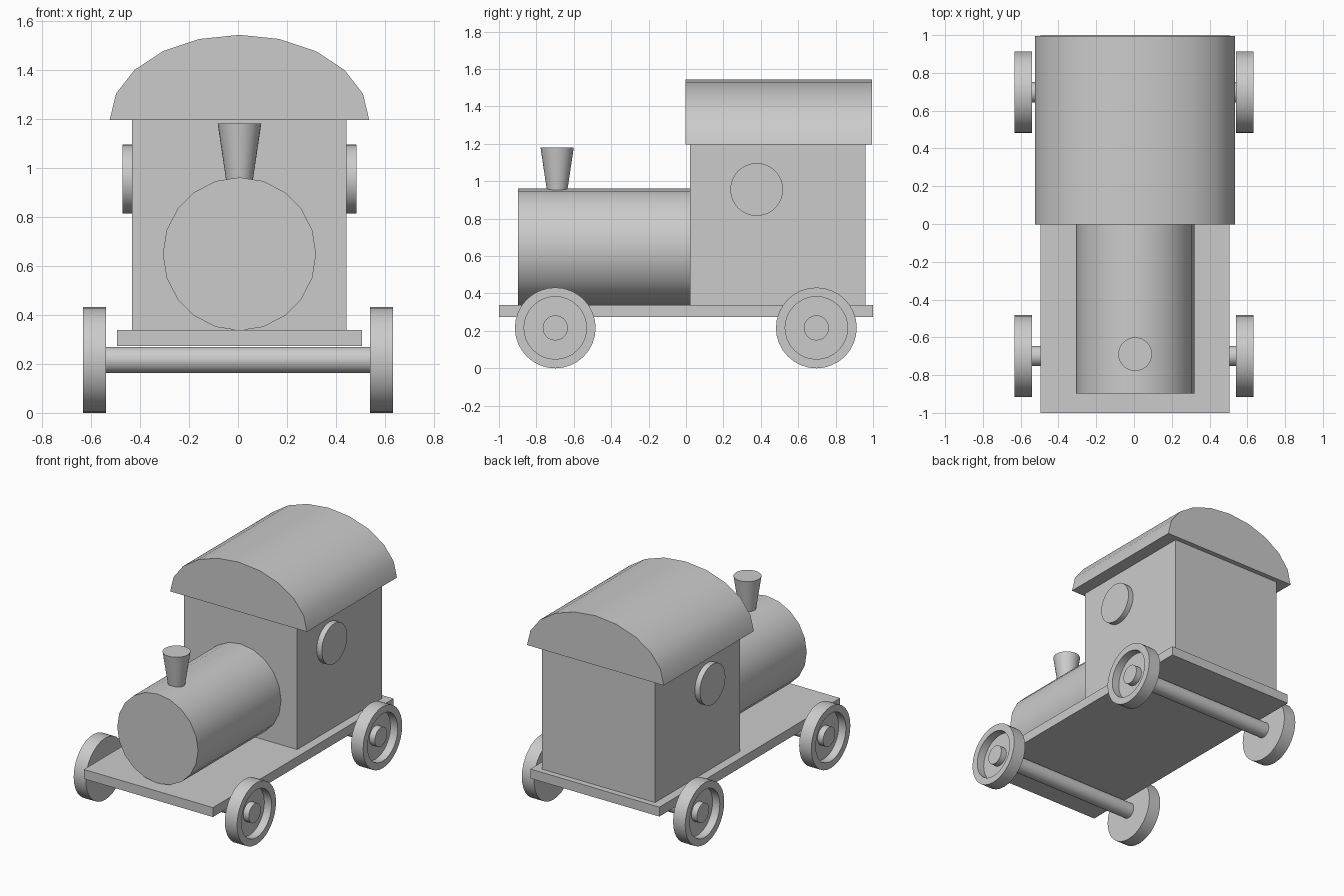
import bpy, bmesh
from math import sin, cos, pi, radians
from mathutils import Vector, Matrix

if "Cube" in bpy.data.objects:
    bpy.data.objects.remove(bpy.data.objects["Cube"])

CX = 0.006  # body centre line


def finish(name, bm, smooth=False):
    bmesh.ops.recalc_face_normals(bm, faces=bm.faces)
    mesh = bpy.data.meshes.new(name)
    bm.to_mesh(mesh)
    bm.free()
    obj = bpy.data.objects.new(name, mesh)
    bpy.context.collection.objects.link(obj)
    if smooth:
        bpy.ops.object.select_all(action='DESELECT')
        obj.select_set(True)
        bpy.context.view_layer.objects.active = obj
        bpy.ops.object.shade_smooth_by_angle(angle=radians(30))
    return obj


def box(name, x, y, z):
    bm = bmesh.new()
    bmesh.ops.create_cube(bm, size=1)
    for v in bm.verts:
        v.co = [lo + (c + 0.5) * (hi - lo) for c, (lo, hi) in zip(v.co, (x, y, z))]
    return finish(name, bm)


def lathe(name, profile, axis, centre, sides):
    """Revolve (radius, distance) points about an axis, closing both ends."""
    bm = bmesh.new()
    a, u, v = {'X': ((1, 0, 0), (0, 1, 0), (0, 0, 1)),
               'Y': ((0, 1, 0), (1, 0, 0), (0, 0, 1)),
               'Z': ((0, 0, 1), (1, 0, 0), (0, 1, 0))}[axis]
    a, u, v, c = Vector(a), Vector(u), Vector(v), Vector(centre)
    rings = []
    for r, d in profile:
        rings.append([bm.verts.new(c + a * d + r * (u * cos(t) + v * sin(t)))
                      for t in (2 * pi * i / sides for i in range(sides))])
    for p, q in zip(rings, rings[1:]):
        for i in range(sides):
            j = (i + 1) % sides
            bm.faces.new((p[i], p[j], q[j], q[i]))
    bm.faces.new(rings[0])
    bm.faces.new(rings[-1])
    return finish(name, bm, True)


# Flat chassis and cab
box("chassis", (CX - 0.5, CX + 0.5), (-1, 1), (0.273, 0.339))
box("cab", (CX - 0.438, CX + 0.438), (0.021, 0.959), (0.339, 1.2))

# Arched roof: half ellipse extruded along y
bm = bmesh.new()
arc = [bm.verts.new((CX + 0.53 * cos(pi * i / 10), -0.002, 1.197 + 0.347 * sin(pi * i / 10)))
       for i in range(11)]
face = bm.faces.new(arc)
ext = bmesh.ops.extrude_face_region(bm, geom=[face], use_keep_orig=True)
bmesh.ops.translate(bm, vec=(0, 0.996, 0),
                    verts=[g for g in ext["geom"] if isinstance(g, bmesh.types.BMVert)])
finish("roof", bm, True)

# Boiler and flared chimney
lathe("boiler", [(0.313, -0.898), (0.313, 0.021)], 'Y', (CX, 0, 0.649), 20)
lathe("chimney", [(0.05, 0.92), (0.089, 1.181)], 'Z', (CX, -0.689, 0), 32)

# Round window discs on both cab sides
for side, label in ((-1, "left"), (1, "right")):
    lathe(f"window_{label}", [(0.141, side * 0.42), (0.141, side * 0.477)],
          'X', (CX, 0.378, 0.956), 32)

# Axles and recessed wheels with hubs
wheel = [(0.216, 0.539), (0.216, 0.633), (0.167, 0.633), (0.167, 0.577),
         (0.067, 0.577), (0.067, 0.62)]
for y, end in ((-0.699, "front"), (0.697, "back")):
    lathe(f"{end}_axle", [(0.054, -0.545), (0.054, 0.545)], 'X', (0, y, 0.216), 32)
    for side, label in ((-1, "left"), (1, "right")):
        lathe(f"{end}_{label}_wheel", [(r, side * d) for r, d in wheel],
              'X', (0, y, 0.216), 32)
